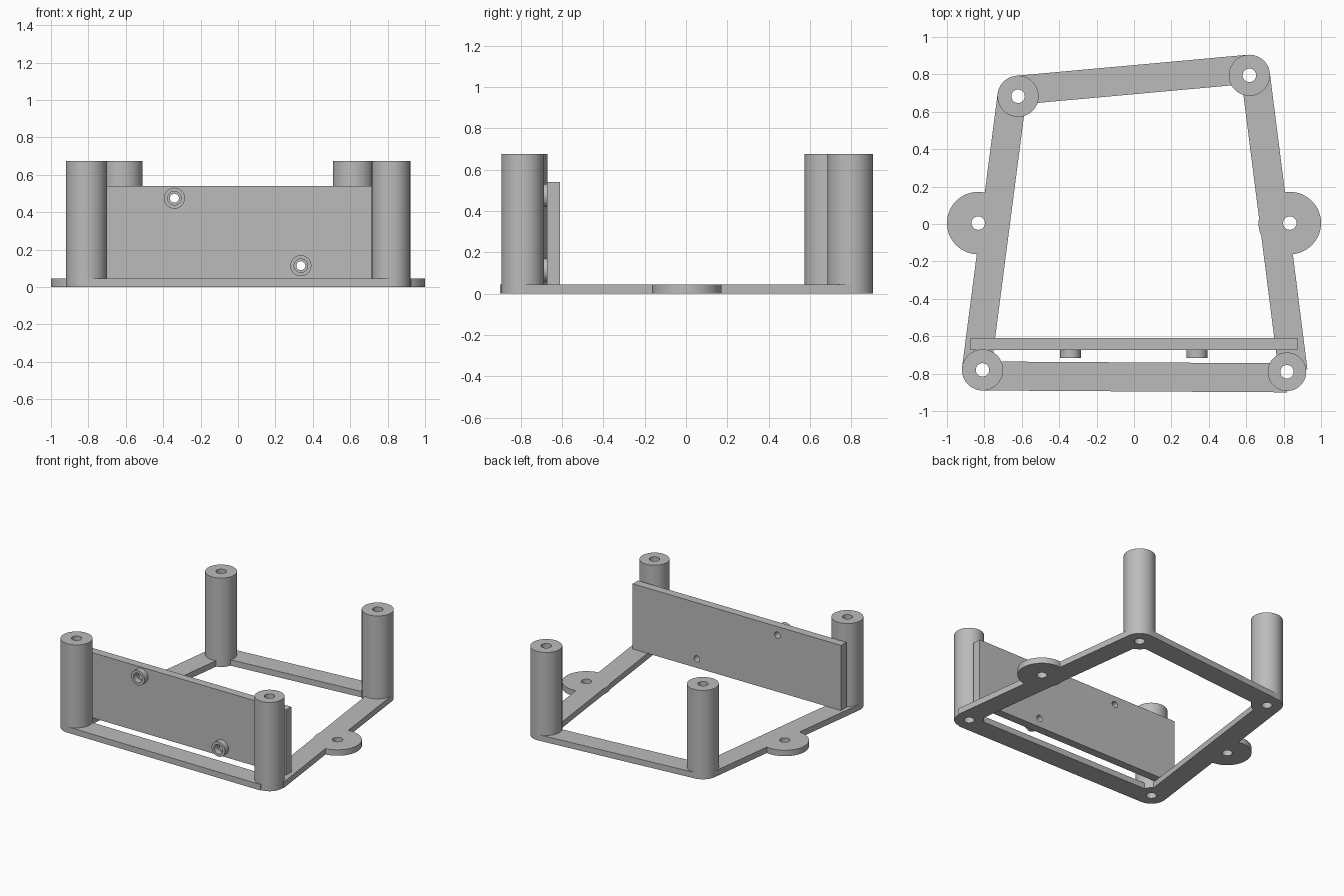
import bpy, bmesh, math
from mathutils import Matrix, Vector

cube = bpy.data.objects.get("Cube")
if cube:
    bpy.data.objects.remove(cube, do_unlink=True)

grey = bpy.data.materials.new("plain grey")
grey.use_nodes = True
colour = (0.5, 0.5, 0.5, 1)
grey.diffuse_color = colour
grey.node_tree.nodes["Principled BSDF"].inputs["Base Color"].default_value = colour

BASE = 0.045       # thickness of the bottom frame
HEIGHT = 0.675     # height of the posts
BAR_WIDTH = 0.155
BAR_OUT = 0.11     # outer bar edge, measured from the line between posts
PLATE_FRONT, PLATE_BACK = -0.673, -0.61


def make(name, bm):
    bmesh.ops.recalc_face_normals(bm, faces=bm.faces)
    mesh = bpy.data.meshes.new(name)
    bm.to_mesh(mesh)
    bm.free()
    mesh.materials.append(grey)
    obj = bpy.data.objects.new(name, mesh)
    bpy.context.collection.objects.link(obj)
    return obj


def add_cylinder(bm, start, end, radius):
    start, end = Vector(start), Vector(end)
    axis = end - start
    turn = axis.to_track_quat('Z', 'Y').to_matrix().to_4x4()
    bmesh.ops.create_cone(bm, cap_ends=True, segments=64, radius1=radius,
                          radius2=radius, depth=axis.length,
                          matrix=Matrix.Translation((start + end) / 2) @ turn)


def cylinder(name, start, end, radius):
    bm = bmesh.new()
    add_cylinder(bm, start, end, radius)
    return make(name, bm)


def prism(name, outline, z0, z1):
    bm = bmesh.new()
    face = bm.faces.new([bm.verts.new((x, y, z0)) for x, y in outline])
    top = bmesh.ops.extrude_face_region(bm, geom=[face])["geom"]
    bmesh.ops.translate(bm, vec=(0, 0, z1 - z0),
                        verts=[v for v in top if isinstance(v, bmesh.types.BMVert)])
    return make(name, bm)


def bar(name, a, b):
    # Bars run clockwise, so the outside lies to the left of travel
    a, b = Vector(a), Vector(b)
    d = (b - a).normalized()
    out = Vector((-d.y, d.x))
    far, near = out * BAR_OUT, out * (BAR_OUT - BAR_WIDTH)
    return prism(name, [a + far, b + far, b + near, a + near], 0, BASE)


# Layout of posts, ears and standoffs
posts = {
    "front_right_post": (-0.81, -0.78, 0.11),
    "back_right_post": (-0.62, 0.683, 0.11),
    "back_left_post": (0.617, 0.795, 0.11),
    "front_left_post": (0.818, -0.79, 0.103),
}
ears = {"right_ear": (-0.833, 0.005), "left_ear": (0.833, 0.005)}
standoffs = {"upper_standoff": (-0.34, 0.475), "lower_standoff": (0.336, 0.114)}

parts = []
for name, (x, y, r) in posts.items():
    parts.append(cylinder(name, (x, y, 0), (x, y, HEIGHT), r))
for name, (x, y) in ears.items():
    parts.append(cylinder(name, (x, y, 0), (x, y, BASE), 0.167))

# Bottom frame
corners = [p[:2] for p in posts.values()]
for i, name in enumerate(["right_bar", "back_bar", "left_bar", "front_bar"]):
    parts.append(bar(name, corners[i], corners[(i + 1) % len(corners)]))

# Upright mounting plate
w = 0.875
parts.append(prism("mounting_plate", [(-w, PLATE_FRONT), (w, PLATE_FRONT),
                                      (w, PLATE_BACK), (-w, PLATE_BACK)], BASE, 0.54))

# Standoffs on the plate
rings = [cylinder(name, (x, PLATE_FRONT, z), (x, -0.716, z), 0.056)
         for name, (x, z) in standoffs.items()]

# Hole cutters: one for frame and plate, one wider for the standoffs
bm = bmesh.new()
for x, y in corners + list(ears.values()):
    add_cylinder(bm, (x, y, -0.1), (x, y, 1), 0.036)
for x, z in standoffs.values():
    add_cylinder(bm, (x, -0.8, z), (x, -0.5, z), 0.024)
hole_cutter = make("hole_cutter", bm)
bm = bmesh.new()
for x, z in standoffs.values():
    add_cylinder(bm, (x, -0.8, z), (x, -0.5, z), 0.036)
ring_cutter = make("ring_cutter", bm)

for obj in parts + rings:
    bpy.ops.object.select_all(action='DESELECT')
    obj.select_set(True)
    bpy.context.view_layer.objects.active = obj
    mod = obj.modifiers.new("holes", 'BOOLEAN')
    mod.operation = 'DIFFERENCE'
    mod.solver = 'EXACT'
    mod.object = ring_cutter if obj in rings else hole_cutter
    bpy.ops.object.modifier_apply(modifier=mod.name)
    bpy.ops.object.shade_smooth_by_angle(angle=math.radians(30))

for cutter in (hole_cutter, ring_cutter):
    bpy.data.objects.remove(cutter, do_unlink=True)
